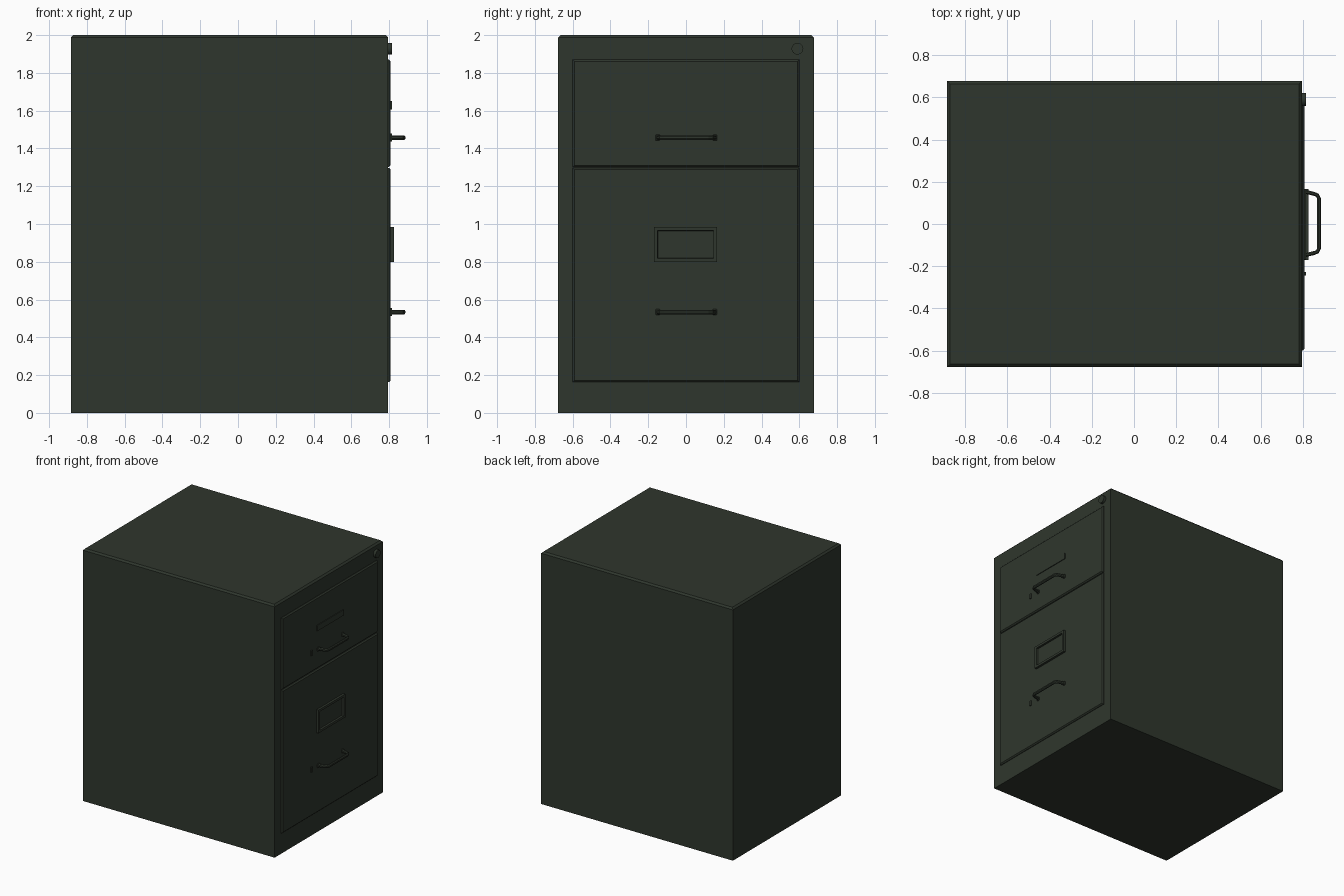
import bpy, bmesh, math
from mathutils import Vector

if "Cube" in bpy.data.objects:
    bpy.data.objects.remove(bpy.data.objects["Cube"])

green = bpy.data.materials.new("dark_green_paint")
green.diffuse_color = (0.028, 0.037, 0.026, 1)
green.use_nodes = True
green.node_tree.nodes["Principled BSDF"].inputs["Base Color"].default_value = green.diffuse_color


def finish(name, bm):
    bmesh.ops.recalc_face_normals(bm, faces=bm.faces)
    me = bpy.data.meshes.new(name)
    bm.to_mesh(me)
    bm.free()
    me.materials.append(green)
    ob = bpy.data.objects.new(name, me)
    bpy.context.collection.objects.link(ob)
    return ob


def box(name, lo, hi, bevel=0, rule=None):
    """Box between two corners; edges whose vertices all pass the rule are chamfered."""
    bm = bmesh.new()
    bmesh.ops.create_cube(bm, size=1)
    for v in bm.verts:
        v.co = Vector([lo[i] if v.co[i] < 0 else hi[i] for i in range(3)])
    if bevel:
        edges = [e for e in bm.edges if all(rule(v.co) for v in e.verts)]
        bmesh.ops.bevel(bm, geom=edges, offset=bevel, segments=1, affect='EDGES')
    return finish(name, bm)


def front_rim(co):
    return co.x > 0.8


# Cabinet shell with chamfered top
box("cabinet_body", (-0.885, -0.677, 0), (0.795, 0.677, 2), 0.013, lambda c: c.z > 1.9)

# Drawer fronts
box("upper_drawer", (0.78, -0.6, 1.302), (0.808, 0.6, 1.87), 0.009, front_rim)
box("lower_drawer", (0.78, -0.6, 0.163), (0.808, 0.6, 1.297), 0.009, front_rim)

# Raised label plate on the upper drawer
box("upper_label_plate", (0.80, -0.168, 1.605), (0.814, 0.165, 1.65))

# Label holder frame on the lower drawer: inset front face pushed back
bm = bmesh.new()
bmesh.ops.create_cube(bm, size=1)
for v in bm.verts:
    v.co = (0.80 if v.co.x < 0 else 0.826, -0.0025 + v.co.y * 0.335, 0.892 + v.co.z * 0.184)
bm.normal_update()
face = [f for f in bm.faces if f.normal.x > 0.9]
bmesh.ops.inset_region(bm, faces=face, thickness=0.026)
inner = bmesh.ops.inset_region(bm, faces=face, thickness=0.003)
for v in face[0].verts:
    v.co.x = 0.812
finish("label_holder", bm)


def pull(name, z):
    """Bent bar handle: an eight-sided section swept along a flat path."""
    path = [(0.80, -0.150), (0.848, -0.139), (0.868, -0.132), (0.877, -0.115),
            (0.877, 0.120), (0.868, 0.137), (0.848, 0.144), (0.80, 0.155)]
    bm = bmesh.new()
    rings = []
    for i, p in enumerate(path):
        a = Vector(path[max(i - 1, 0)])
        b = Vector(path[min(i + 1, len(path) - 1)])
        t = (b - a).normalized()
        n = Vector((t.y, -t.x))
        ring = []
        for k in range(8):
            ang = math.tau * (k + 0.5) / 8
            o = n * 0.010 * math.cos(ang)
            ring.append(bm.verts.new((p[0] + o.x, p[1] + o.y, z + 0.013 * math.sin(ang))))
        rings.append(ring)
    for r, s in zip(rings, rings[1:]):
        for k in range(8):
            bm.faces.new((r[k], r[(k + 1) % 8], s[(k + 1) % 8], s[k]))
    bm.faces.new(rings[0])
    bm.faces.new(rings[-1])
    finish(name, bm)


# Handles, their feet and thumb latches
for label, z in (("upper", 1.457), ("lower", 0.534)):
    pull(label + "_handle", z)
    for side, y in (("left", -0.15), ("right", 0.153)):
        box(f"{label}_handle_foot_{side}", (0.80, y - 0.012, z - 0.016),
            (0.815, y + 0.012, z + 0.016), 0.004, front_rim)
    box(label + "_thumb_latch", (0.80, -0.244, z - 0.021), (0.815, -0.227, z + 0.021))

# Round lock
bm = bmesh.new()
bmesh.ops.create_cone(bm, cap_ends=True, segments=24, radius1=0.031, radius2=0.031, depth=0.035)
for v in bm.verts:
    x, y, zz = v.co
    v.co = (0.7975 + zz, 0.59 + x, 1.928 + y)
lock = finish("lock", bm)
bpy.context.view_layer.objects.active = lock
lock.select_set(True)
bpy.ops.object.shade_smooth_by_angle()
